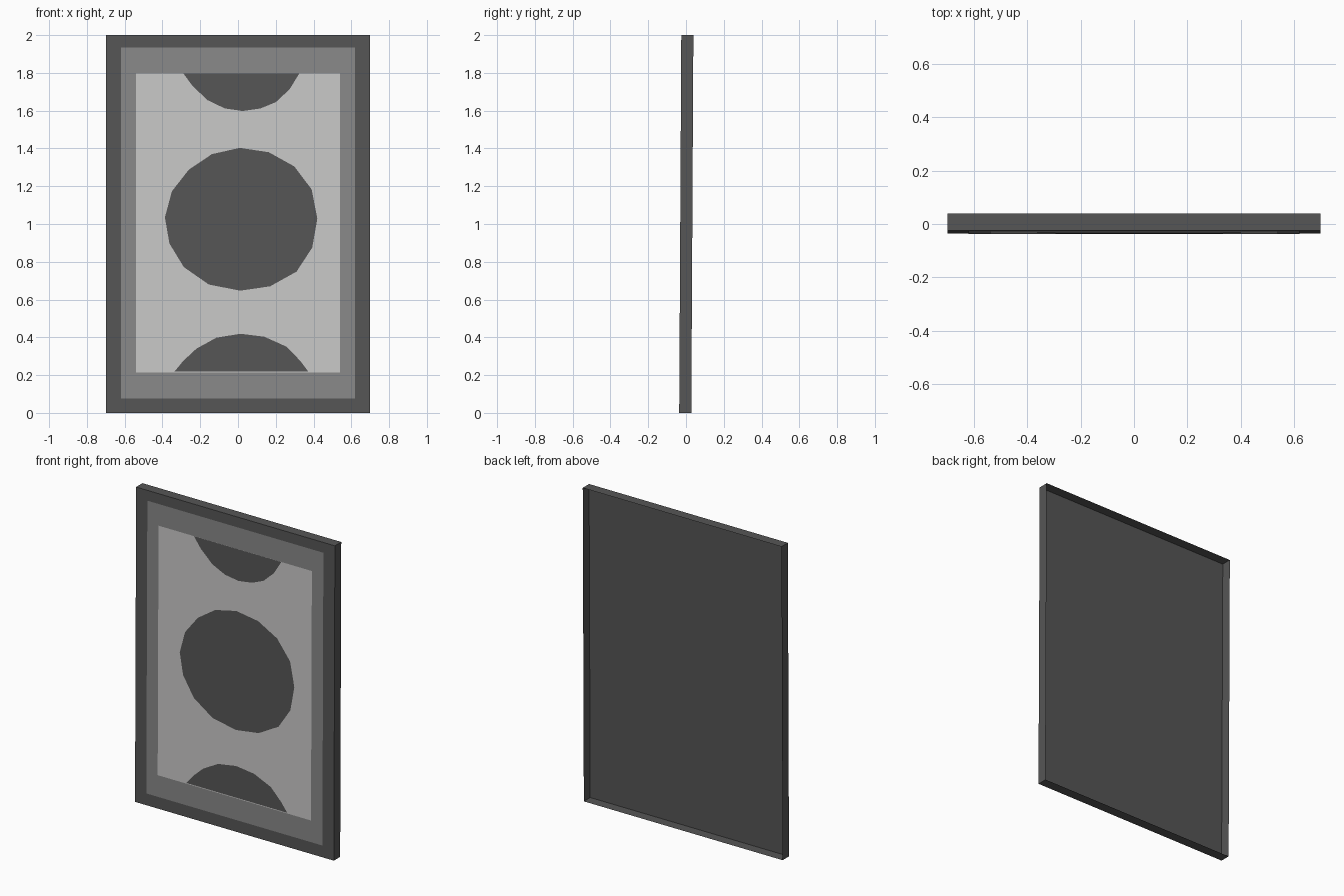
import bpy

if "Cube" in bpy.data.objects:
    bpy.data.objects.remove(bpy.data.objects["Cube"])

W, H, DEPTH = 0.70, 2.0, 0.064


def front_y(z):
    # the whole panel leans back very slightly
    return -0.036 + 0.0055 * z


def material(name, r, g, b):
    m = bpy.data.materials.new(name)
    m.diffuse_color = (r, g, b, 1)
    m.use_nodes = True
    m.node_tree.nodes["Principled BSDF"].inputs["Base Color"].default_value = m.diffuse_color
    return m


dark = material("dark_grey", 0.092, 0.092, 0.092)
mid = material("mid_grey", 0.25, 0.25, 0.25)
light = material("light_grey", 0.59, 0.585, 0.58)


def make(name, verts, faces, mat):
    me = bpy.data.meshes.new(name)
    me.from_pydata(verts, [], faces)
    me.materials.append(mat)
    ob = bpy.data.objects.new(name, me)
    bpy.context.collection.objects.link(ob)
    return ob


def plate(name, outline, lift, mat):
    # flat painted detail, outline counter-clockwise seen from the front
    verts = [(x, front_y(z) - lift, z) for x, z in outline]
    return make(name, verts, [tuple(range(len(verts)))], mat)


def rect(w, z0, z1):
    return [(-w, z0), (w, z0), (w, z1), (-w, z1)]


# Shallow tray, open at the back
corners = rect(W, 0, H)
tray = [(x, front_y(z), z) for x, z in corners] + \
       [(x, front_y(z) + DEPTH, z) for x, z in corners]
walls = [(i, i + 4, (i + 1) % 4 + 4, (i + 1) % 4) for i in range(4)]
make("panel_tray", tray, [(0, 1, 2, 3)] + walls, dark)

# Border and inner field
plate("border", rect(0.62, 0.075, 1.935), 0.001, mid)
plate("inner_field", rect(0.54, 0.213, 1.798), 0.002, light)

# Hand-cut sixteen-sided disc
disc = [(0.01, 1.403), (-0.138, 1.37), (-0.26, 1.288), (-0.35, 1.173),
        (-0.387, 1.035), (-0.363, 0.897), (-0.287, 0.772), (-0.155, 0.68),
        (0.01, 0.647), (0.17, 0.67), (0.31, 0.748), (0.393, 0.875),
        (0.42, 1.028), (0.39, 1.183), (0.298, 1.305), (0.163, 1.38)]
plate("centre_disc", disc, 0.003, dark)

# Partial discs cut off by the border
upper = [(-0.29, 1.798), (-0.24, 1.73), (-0.16, 1.655), (-0.07, 1.612),
         (0.025, 1.598), (0.12, 1.612), (0.2, 1.645), (0.273, 1.713),
         (0.325, 1.798)]
plate("upper_disc", upper, 0.003, dark)
lower = [(0.373, 0.218), (0.33, 0.275), (0.258, 0.35), (0.14, 0.403),
         (0.013, 0.419), (-0.115, 0.398), (-0.22, 0.34), (-0.29, 0.275),
         (-0.337, 0.218)]
plate("lower_disc", lower, 0.003, dark)
